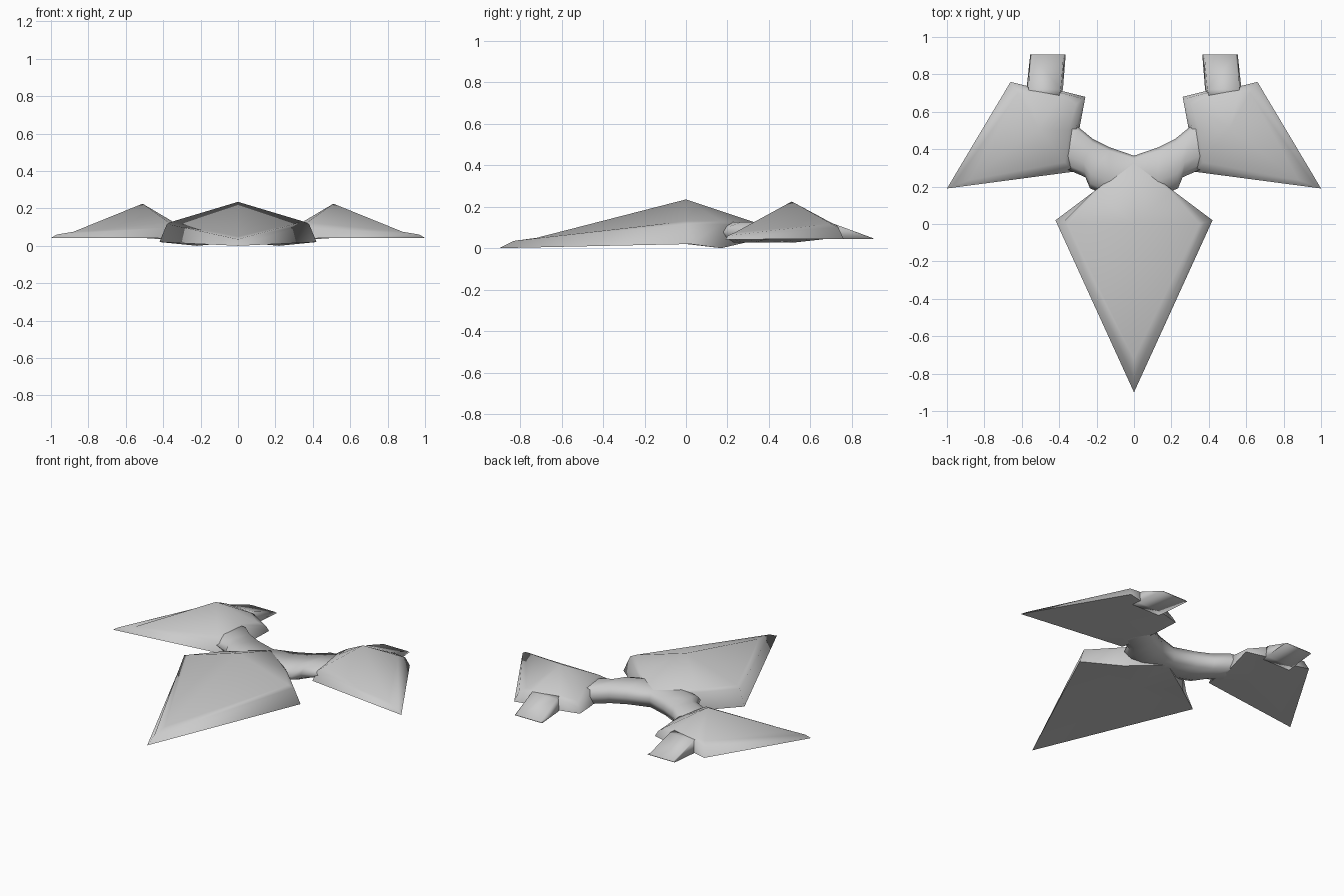
import bpy, bmesh

old = bpy.data.objects.get("Cube")
if old:
    bpy.data.objects.remove(old, do_unlink=True)

grey = bpy.data.materials.new("hull grey")
grey.use_nodes = True
tone = (0.6, 0.6, 0.6, 1)
grey.diffuse_color = tone
grey.node_tree.nodes["Principled BSDF"].inputs["Base Color"].default_value = tone


def finish(name, bm, mirrored=False):
    """Turn a bmesh into a smooth grey object, optionally mirrored across x."""
    bmesh.ops.recalc_face_normals(bm, faces=bm.faces)
    for face in bm.faces:
        face.smooth = True
    mesh = bpy.data.meshes.new(name)
    bm.to_mesh(mesh)
    bm.free()
    mesh.materials.append(grey)
    obj = bpy.data.objects.new(name, mesh)
    bpy.context.collection.objects.link(obj)
    if mirrored:
        mod = obj.modifiers.new("Mirror", "MIRROR")
        mod.use_mirror_merge = False


def bridge(bm, a, b):
    n = len(a)
    for i in range(n):
        j = (i + 1) % n
        bm.faces.new((a[i], a[j], b[j], b[i]))


def fan(bm, loop, tip):
    point = bm.verts.new(tip)
    for i in range(len(loop)):
        bm.faces.new((loop[i - 1], loop[i], point))


def shell(name, base, rim, shelf, peak, keel, mirrored=False):
    """Armour plate: base outline, raised rim, inner shelf line, peak and keel."""
    bm = bmesh.new()
    low, mid, high = ([bm.verts.new(p) for p in ring] for ring in (base, rim, shelf))
    bridge(bm, low, mid)
    bridge(bm, mid, high)
    fan(bm, high, peak)
    fan(bm, low, keel)
    # Crisp lower edge
    for i in range(len(low)):
        bm.edges.get((low[i - 1], low[i])).smooth = False
    finish(name, bm, mirrored)


def loft(name, rings, mirrored=False):
    bm = bmesh.new()
    loops = [[bm.verts.new(p) for p in ring] for ring in rings]
    for a, b in zip(loops, loops[1:]):
        bridge(bm, a, b)
    bm.faces.new(loops[0])
    bm.faces.new(loops[-1])
    finish(name, bm, mirrored)


def symmetric(half):
    return half + [(-x, y, z) for x, y, z in reversed(half) if x]


# Arrowhead hull
shell("hull",
      symmetric([(0, -.9, 0), (.42, .02, .02), (.22, .17, 0), (0, .3, .03)]),
      symmetric([(0, -.83, .035), (.38, .01, .117), (.22, .17, .115), (0, .34, .118)]),
      symmetric([(0, -.72, .05), (.35, 0, .13), (.2, .17, .13), (0, .325, .127)]),
      (0, 0, .235), (0, 0, .02))

# Swept wings
shell("wings",
      [(1, .19, .042), (.66, .76, .045), (.58, .74, .045), (.38, .71, .045),
       (.26, .68, .045), (.29, .52, .027), (.32, .28, .04)],
      [(.97, .202, .06), (.645, .735, .1), (.575, .725, .112), (.385, .7, .112),
       (.275, .67, .075), (.31, .51, .115), (.34, .3, .1)],
      [(.88, .235, .075), (.62, .7, .118), (.565, .7, .123), (.4, .68, .125),
       (.31, .64, .1), (.35, .5, .13), (.37, .33, .125)],
      (.51, .51, .225), (.51, .5, .042), mirrored=True)


# Curved neck joining hull and wings
def neck_ring(front, rear, top=.127, bottom=.028):
    def at(t, z):
        return tuple(f + (r - f) * t for f, r in zip(front, rear)) + (z,)
    mid = (top + bottom) / 2
    return [at(0, mid), at(.1, top - .02), at(.3, top), at(.92, top),
            at(1, mid), at(.92, bottom), at(.3, bottom), at(.1, bottom + .02)]


left = [neck_ring((.13, .15), (.13, .41)),
        neck_ring((.235, .19), (.22, .455)),
        neck_ring((.26, .25), (.3, .52)),
        neck_ring((.34, .285), (.34, .53), .122, .035),
        neck_ring((.4, .31), (.4, .55), .11, .05)]
right = [[(-x, y, z) for x, y, z in ring] for ring in reversed(left)]
loft("neck", right + [neck_ring((0, .15), (0, .365))] + left)


# Wedge thrusters behind the wings
def thruster_ring(inner, outer, y, top):
    inset = (outer - inner) * .06
    return [(inner, y, .043), (inner + inset, y, top),
            (outer - inset, y, top), (outer, y, .043)]


loft("thrusters", [thruster_ring(.39, .58, .68, .122),
                   thruster_ring(.38, .575, .72, .115),
                   thruster_ring(.365, .555, .905, .047)], mirrored=True)
